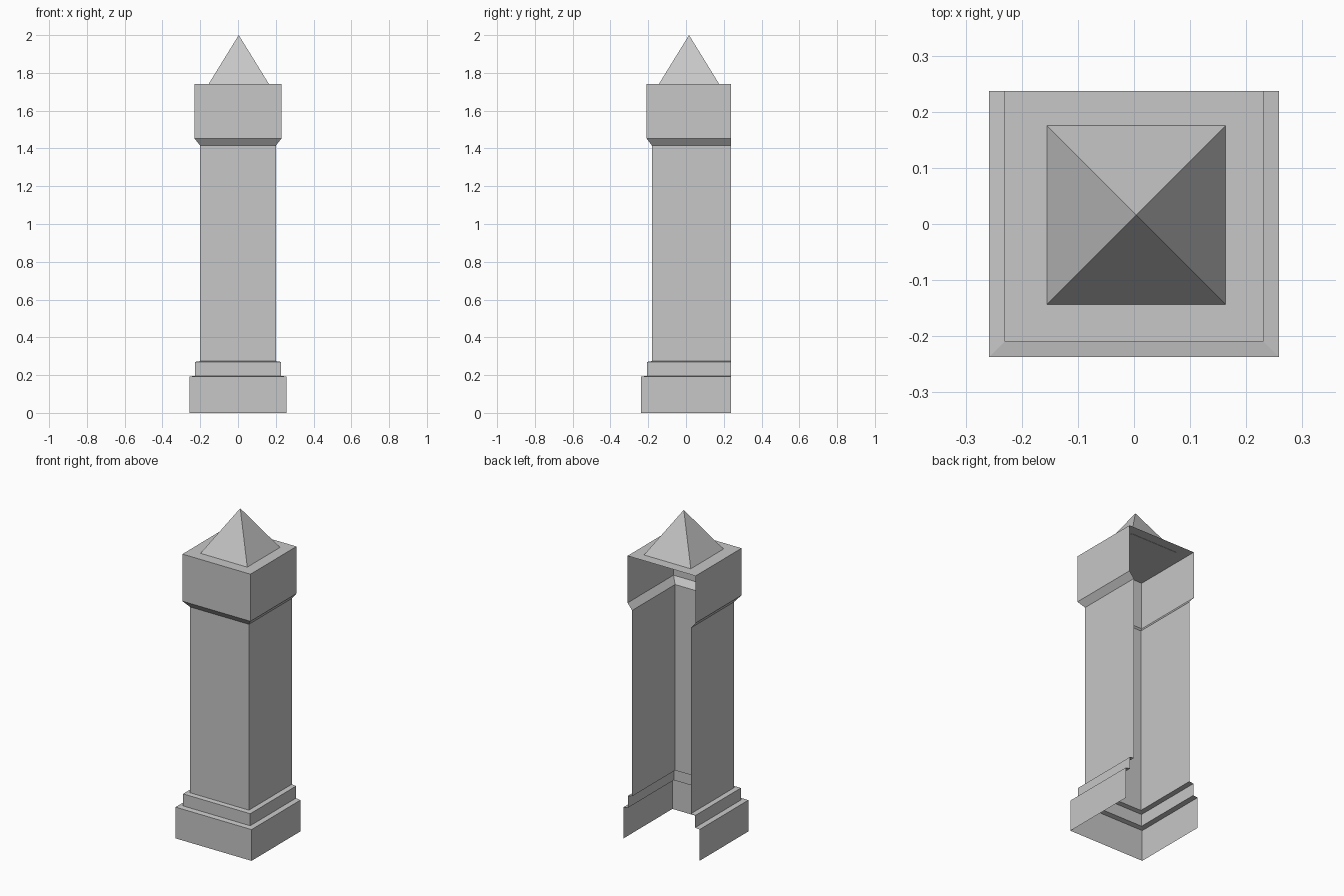
import bpy
import bmesh
from math import radians, sqrt
from mathutils import Matrix

cube = bpy.data.objects.get("Cube")
if cube:
    bpy.data.objects.remove(cube, do_unlink=True)

BACK = 0.237       # the shell is open at the back, against a wall
HEAD_TOP = 1.742

# One plain stone colour
stone = bpy.data.materials.new("grey stone")
stone.use_nodes = True
colour = (0.57, 0.57, 0.57, 1)
stone.diffuse_color = colour
stone.node_tree.nodes["Principled BSDF"].inputs["Base Color"].default_value = colour


def finish(name, bm):
    mesh = bpy.data.meshes.new(name)
    bm.to_mesh(mesh)
    bm.free()
    mesh.materials.append(stone)
    obj = bpy.data.objects.new(name, mesh)
    bpy.context.collection.objects.link(obj)
    return obj


def shell(name, profile, capped=False):
    """Three-sided open shell lofted through (half width, front depth, height)."""
    bm = bmesh.new()
    rings = [[bm.verts.new(co) for co in
              ((-w, BACK, z), (-w, -d, z), (w, -d, z), (w, BACK, z))]
             for w, d, z in profile]
    for low, high in zip(rings, rings[1:]):
        for i in range(3):
            bm.faces.new((low[i], low[i + 1], high[i + 1], high[i]))
    if capped:
        bm.faces.new(rings[-1])
    return finish(name, bm)


# Plinth with its ledge
shell("plinth", [(0.258, 0.237, 0), (0.258, 0.237, 0.192), (0.228, 0.207, 0.196)])
# Smaller step above the plinth
shell("base_step", [(0.228, 0.207, 0.196), (0.228, 0.207, 0.27), (0.2, 0.18, 0.274)])
# Tall shaft
shell("shaft", [(0.2, 0.18, 0.274), (0.2, 0.18, 1.415)])
# Head block with flared underside and flat top
shell("head", [(0.2, 0.18, 1.415), (0.231, 0.209, 1.453),
               (0.231, 0.209, HEAD_TOP)], capped=True)

# Pyramid finial, its base just through the top of the head
bm = bmesh.new()
base = HEAD_TOP - 0.003
height = 2 - base
bmesh.ops.create_cone(
    bm, cap_ends=True, segments=4, radius1=0.161 * sqrt(2), radius2=0, depth=height,
    matrix=Matrix.Translation((0.004, 0.016, base + height / 2))
    @ Matrix.Rotation(radians(45), 4, "Z"))
bmesh.ops.remove_doubles(bm, verts=bm.verts, dist=0.0001)
finish("pyramid_finial", bm)
